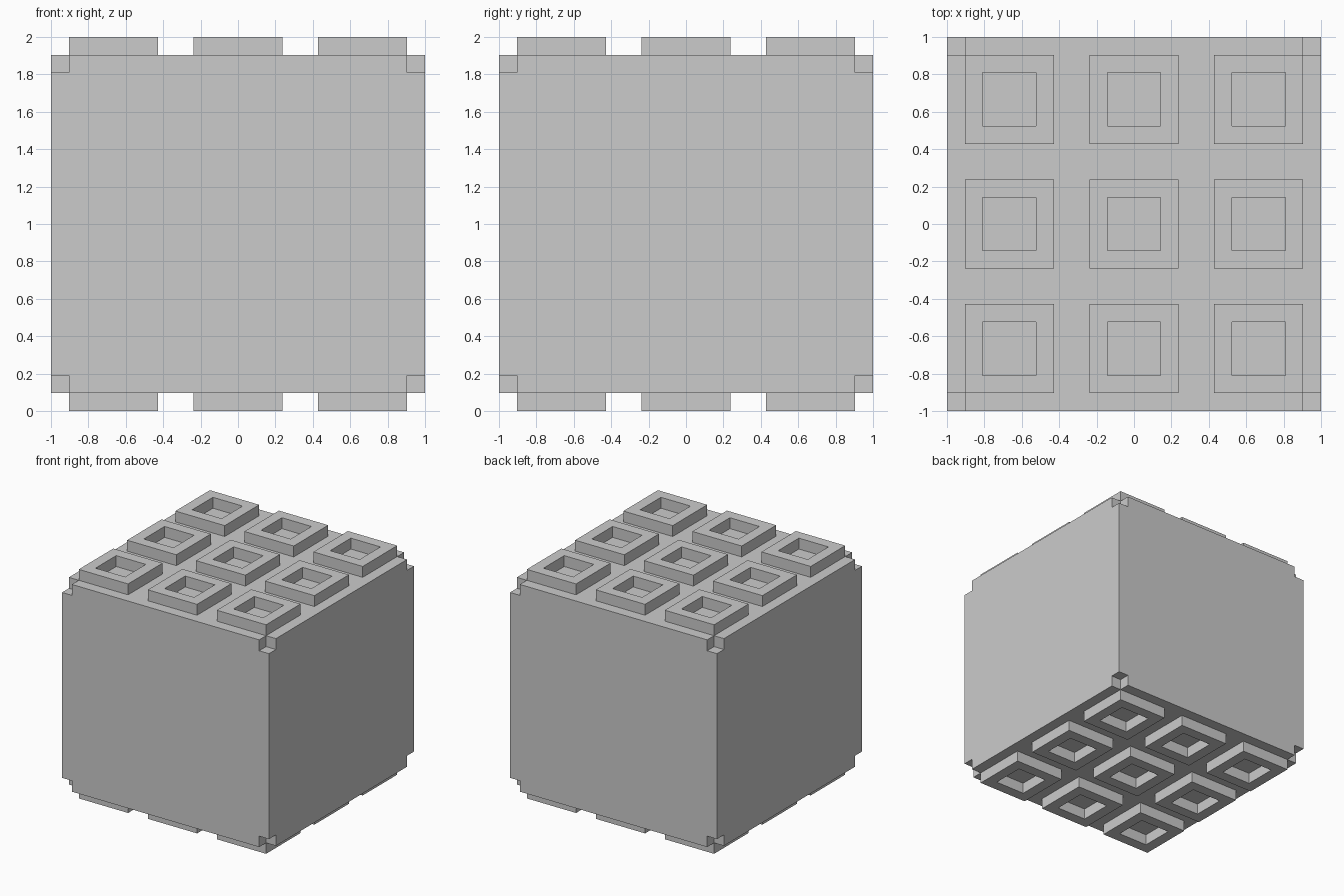
import bpy, bmesh

if "Cube" in bpy.data.objects:
    bpy.data.objects.remove(bpy.data.objects["Cube"])

U = 2 / 21                       # model is laid out on a 21-cell grid
H = (1.0, 1.0, 9.5 * U)          # body half sizes
N = tuple(h - U for h in H)      # where the corner notches start


def make_object(name, faces):
    """Build an object centred at mid-height from a list of face corner loops."""
    bm = bmesh.new()
    for loop in faces:
        bm.faces.new([bm.verts.new(p) for p in loop])
    bmesh.ops.remove_doubles(bm, verts=bm.verts, dist=1e-5)
    mesh = bpy.data.meshes.new(name)
    bm.to_mesh(mesh)
    bm.free()
    obj = bpy.data.objects.new(name, mesh)
    obj.location.z = 1
    bpy.context.collection.objects.link(obj)
    return obj


# Body: one octant with a cubic corner notch, mirrored on all axes
faces = []
for a in range(3):
    b, c = (a + 1) % 3, (a + 2) % 3

    def point(depth, pb, pc):
        p = [0.0] * 3
        p[a], p[b], p[c] = depth, pb, pc
        return p

    outer = [(0, 0), (H[b], 0), (H[b], N[c]), (N[b], N[c]), (N[b], H[c]), (0, H[c])]
    notch = [(N[b], N[c]), (H[b], N[c]), (H[b], H[c]), (N[b], H[c])]
    faces.append([point(H[a], *q) for q in outer])
    faces.append([point(N[a], *q) for q in notch])
body = make_object("block_body", faces)
mirror = body.modifiers.new("mirror", 'MIRROR')
mirror.use_axis = (True, True, True)
mirror.use_clip = True


# Studs: square rims with a square recess, 3 x 3 on top and mirrored below
def square(r, z):
    return [(-7 * U + sx * r, -7 * U + sy * r, z)
            for sx, sy in ((-1, -1), (1, -1), (1, 1), (-1, 1))]


rings = [square(2.5 * U, H[2]), square(2.5 * U, 1), square(1.5 * U, 1), square(1.5 * U, H[2])]
faces = [[lo[i], lo[(i + 1) % 4], hi[(i + 1) % 4], hi[i]]
         for lo, hi in zip(rings, rings[1:]) for i in range(4)]
studs = make_object("square_studs", faces)
for axis in range(2):
    array = studs.modifiers.new("array", 'ARRAY')
    array.count = 3
    array.use_relative_offset = False
    array.use_constant_offset = True
    offset = [0.0] * 3
    offset[axis] = 7 * U
    array.constant_offset_displace = offset
mirror = studs.modifiers.new("mirror", 'MIRROR')
mirror.use_axis = (False, False, True)
